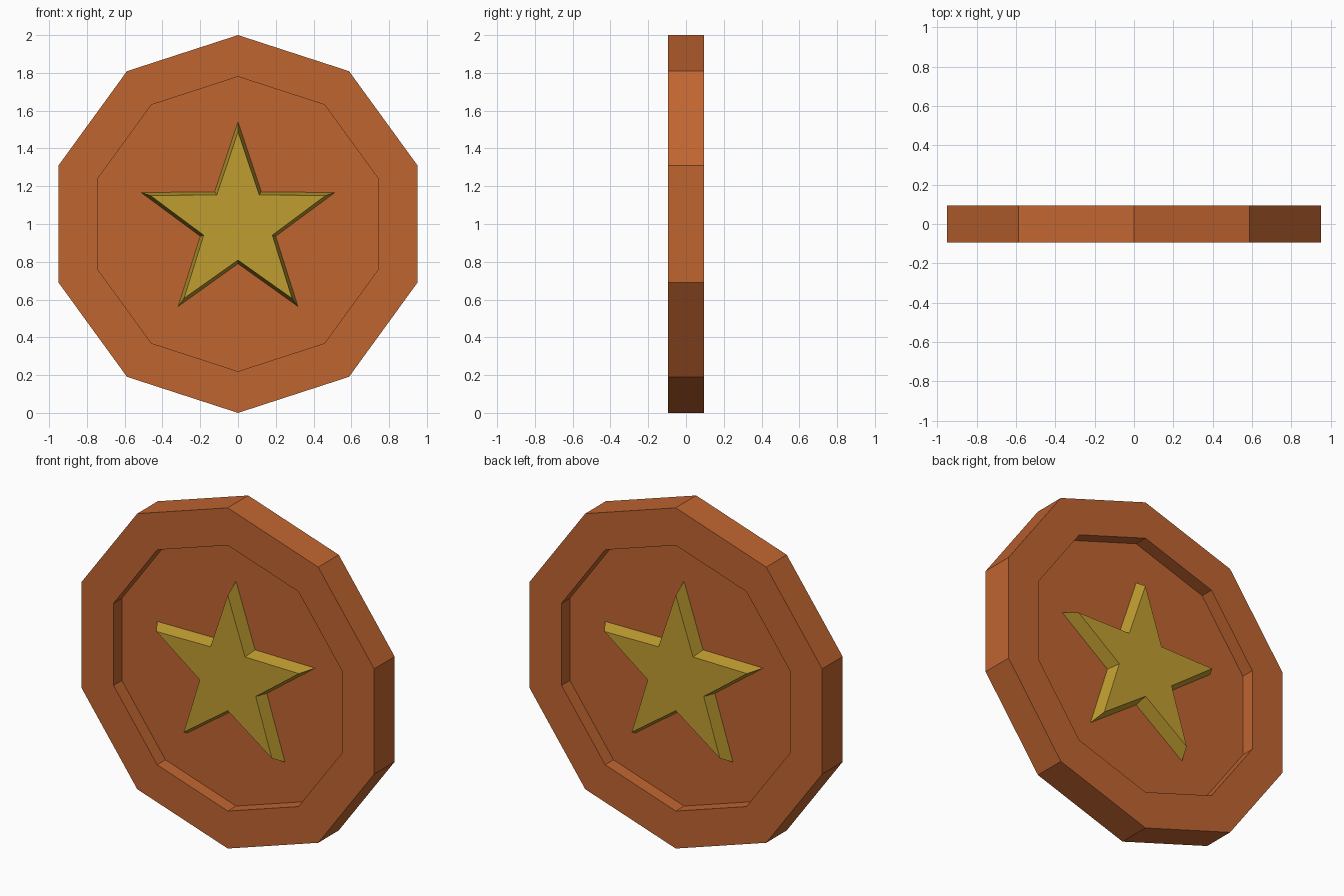
import bpy, bmesh
from math import sin, cos, pi

if "Cube" in bpy.data.objects:
    bpy.data.objects.remove(bpy.data.objects["Cube"])

HALF = 0.095    # half the coin thickness
FLOOR = 0.018   # half the thickness inside the recess


def material(name, rgb):
    m = bpy.data.materials.new(name)
    m.diffuse_color = (*rgb, 1)
    m.use_nodes = True
    m.node_tree.nodes["Principled BSDF"].inputs["Base Color"].default_value = m.diffuse_color
    return m


def loft(name, loops, mat):
    """Bridge rings of (radii, y); radii alternate round the ring. Cap both ends."""
    bm = bmesh.new()
    rings = []
    for radii, y in loops:
        rings.append([bm.verts.new((radii[i % 2] * sin(i * pi / 5), y,
                                    1 + radii[i % 2] * cos(i * pi / 5)))
                      for i in range(10)])
    for a, b in zip(rings, rings[1:]):
        for i in range(10):
            j = (i + 1) % 10
            bm.faces.new((a[i], a[j], b[j], b[i]))
    bm.faces.new(rings[0])
    bm.faces.new(rings[-1])
    bmesh.ops.recalc_face_normals(bm, faces=bm.faces)
    mesh = bpy.data.meshes.new(name)
    bm.to_mesh(mesh)
    bm.free()
    mesh.materials.append(mat)
    obj = bpy.data.objects.new(name, mesh)
    bpy.context.collection.objects.link(obj)


copper = material("copper", (0.53, 0.13, 0.03))
gold = material("gold", (0.53, 0.34, 0.03))

# Ten-sided coin with a raised rim on both faces
coin_profile = [(0.78, -FLOOR), (0.78, -HALF), (1.0, -HALF),
                (1.0, HALF), (0.78, HALF), (0.78, FLOOR)]
loft("coin_body", [((r, r), y) for r, y in coin_profile], copper)

# Tapered star standing in each recess
for side, name in ((-1, "front_star"), (1, "back_star")):
    loft(name, [((0.54, 0.21), side * FLOOR), ((0.487, 0.191), side * HALF)], gold)
